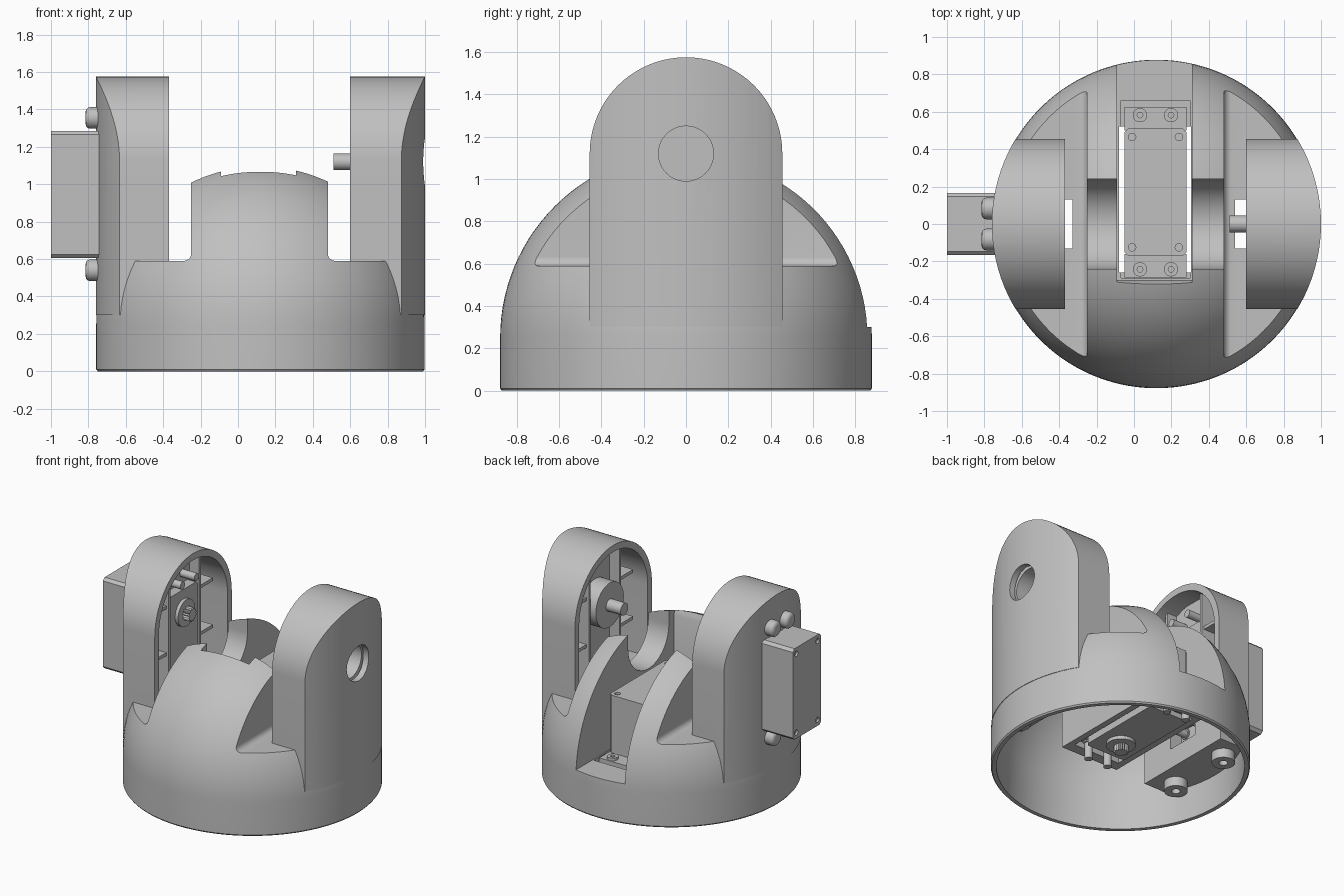
import bpy, bmesh
from math import pi, cos, sin, radians
from mathutils import Matrix

if "Cube" in bpy.data.objects:
    bpy.data.objects.remove(bpy.data.objects["Cube"])

CX, R, DOME_Z, WALL = 0.12, 0.88, 0.25, 0.04
PIVOT, SHELF = 1.12, 0.59
parts = []

grey = bpy.data.materials.new("plain grey")
grey.use_nodes = True
colour = (0.53, 0.53, 0.53, 1)
grey.diffuse_color = colour
grey.node_tree.nodes["Principled BSDF"].inputs["Base Color"].default_value = colour


def finish(name, bm):
    bmesh.ops.recalc_face_normals(bm, faces=bm.faces)
    mesh = bpy.data.meshes.new(name)
    bm.to_mesh(mesh)
    bm.free()
    ob = bpy.data.objects.new(name, mesh)
    bpy.context.collection.objects.link(ob)
    parts.append(ob)
    return ob


def prism(name, pts, a, b, axis):
    """Extrude a 2D outline from a to b along an axis."""
    place = {"x": lambda u, v, t: (t, u, v),
             "y": lambda u, v, t: (u, t, v),
             "z": lambda u, v, t: (u, v, t)}[axis]
    bm = bmesh.new()
    lo = [bm.verts.new(place(u, v, a)) for u, v in pts]
    hi = [bm.verts.new(place(u, v, b)) for u, v in pts]
    bm.faces.new(lo)
    bm.faces.new(hi)
    for i in range(len(pts)):
        j = (i + 1) % len(pts)
        bm.faces.new((lo[i], lo[j], hi[j], hi[i]))
    return finish(name, bm)


def box(name, x, y, z):
    return prism(name, [(x[0], y[0]), (x[1], y[0]), (x[1], y[1]), (x[0], y[1])], *z, "z")


def circle(r, u=0, v=0, n=32):
    return [(u + r * cos(2 * pi * i / n), v + r * sin(2 * pi * i / n)) for i in range(n)]


def arch(w, end, centre, side=1, n=40):
    """Half circle closed by straight legs down (side 1) or up (side -1)."""
    arc = [(w * cos(pi * i / n), centre + side * w * sin(pi * i / n)) for i in range(n + 1)]
    return arc + [(-w, end), (w, end)]


def dome(name, r, bottom, n=28):
    bm = bmesh.new()
    prof = [(0, bottom), (r - 0.008, bottom), (r, bottom + 0.01)]
    prof += [(r * cos(pi / 2 * i / n), DOME_Z + r * sin(pi / 2 * i / n)) for i in range(n)]
    prof.append((0, DOME_Z + r))
    vs = [bm.verts.new((CX + u, 0, v)) for u, v in prof]
    es = [bm.edges.new(p) for p in zip(vs, vs[1:])]
    bmesh.ops.spin(bm, geom=vs + es, cent=(CX, 0, 0), axis=(0, 0, 1),
                   angle=2 * pi, steps=112, use_merge=True)
    bmesh.ops.remove_doubles(bm, verts=bm.verts, dist=1e-5)
    return finish(name, bm)


def combine(a, b, op="DIFFERENCE"):
    """Bake a boolean of b into a and drop b."""
    mod = a.modifiers.new("boolean", "BOOLEAN")
    mod.operation, mod.object, mod.solver = op, b, "EXACT"
    bpy.context.view_layer.update()
    graph = bpy.context.evaluated_depsgraph_get()
    mesh = bpy.data.meshes.new_from_object(a.evaluated_get(graph))
    a.modifiers.clear()
    a.data = mesh
    parts.remove(b)
    bpy.data.objects.remove(b)
    return a


def flip(x):
    return 0.23 - x


# Domed housing with side shelves, a central slot and a curved saddle
housing = dome("housing", R - 0.002, 0)
fillet = [(-0.29 + 0.04 * cos(t * pi / 12), 0.63 - 0.04 * sin(t * pi / 12)) for t in range(7)]
shelf = [(-0.25, 1.8)] + fillet + [(-1.2, SHELF), (-1.2, 1.8)]
for pts in (shelf, [(flip(x), z) for x, z in shelf]):
    combine(housing, prism("cutter", pts, -1.2, 1.2, "y"))
slot = [(-0.30, 0.3), (-0.30, 1.02), (-0.345, 1.12), (-0.345, 1.8), (1.2, 1.8), (1.2, 0.3)]
combine(housing, prism("cutter", slot, -0.09, 0.31, "x"))
combine(housing, prism("cutter", arch(0.24, 1.6, 0.97, -1), -0.6, 0.8, "x"))

# Inner cavity that leaves a wall under every cut
cavity = dome("cavity", R - WALL, -0.1)
for x in ((-1.3, -0.21), (flip(-0.21), 1.5)):
    combine(cavity, box("cutter", x, (-1.3, 1.3), (SHELF - WALL, 1.9)))
combine(cavity, box("cutter", (-0.13, 0.35), (-0.34, 1.3), (0.22, 1.9)))
combine(cavity, prism("cutter", arch(0.28, 1.9, 0.97, -1), -0.7, 0.9, "x"))

# Two hollow arms trimmed by the base cylinder
for inner, outer in ((-0.37, -1.2), (0.60, 1.4)):
    arm = prism("arm", arch(0.455, 0.3, PIVOT), inner, outer, "x")
    combine(arm, prism("trim", circle(R, CX, 0, 112), -0.5, 2, "z"), "INTERSECT")
    step = 0.05 if inner < 0 else -0.05
    hollow = prism("hollow", arch(0.405, SHELF, PIVOT), inner + step, outer, "x")
    combine(hollow, prism("trim", circle(R - 0.045, CX, 0, 112), -0.5, 2, "z"), "INTERSECT")
    combine(arm, hollow)
    combine(housing, arm, "UNION")
combine(housing, cavity)

# Solid blocks under the arms, with bosses, and the openings above them
for side, block_x, boss_x, open_x in (("right", (-0.85, -0.43), -0.58, (-0.70, -0.33)),
                                      ("left", (0.66, 1.08), 0.81, (0.54, 0.92))):
    block = box(side + "_block", block_x, (-0.4, 0.4), (0.25, 0.57))
    combine(block, prism("trim", circle(R - 0.02, CX, 0, 112), -0.5, 2, "z"), "INTERSECT")
    for ob in (housing, block):
        combine(ob, box("cutter", open_x, (-0.13, 0.13), (0.4, 0.75)))
    for y in (-0.25, 0.25):
        boss = prism(side + "_boss", circle(0.08, boss_x, y), 0.18, 0.27, "z")
        combine(boss, prism("cutter", circle(0.03, boss_x, y), 0.1, 0.23, "z"))

# Openings in the slot floor for the turn servo
combine(housing, box("cutter", (-0.07, 0.30), (-0.29, 0.66), (0.265, 0.4)))
combine(housing, box("cutter", (-0.08, 0.305), (-0.26, 0.52), (0.1, 0.4)))

# Mounting plates and fins inside the arms
for side, x in (("right", -0.54), ("left", 0.77)):
    d = 0.02
    plate = box(side + "_mount_plate", (x - d, x + d), (-0.18, 0.18), (0.57, 1.52))
    for s in (-1, 1):
        for z in (0.87, 1.22):
            ends = sorted((s * 0.17, s * 0.36))
            box(side + "_fin", (x - 0.08, x + 0.08), ends, (z - 0.012, z + 0.012))
        box(side + "_rib", (x - 0.1, x + 0.1), sorted((s * 0.17, s * 0.19)), (0.57, 1.5))

# Pivot socket bored in from outside the left arm, with its stub shaft
socket = prism("pivot_socket", circle(0.165, 0, PIVOT, 48), 0.63, 0.93, "x")
for ob in (housing, plate, socket):
    combine(ob, prism("cutter", circle(0.13, 0, PIVOT, 48), 0.68, 1.3, "x"))
prism("pivot_shaft", circle(0.045, 0, PIVOT), 0.51, 0.65, "x")


def servo(name, matrix):
    """Servo with its shaft up local z and its length along local x."""
    first = len(parts)
    c = 0.02
    outline = [(-0.17 + c, -0.167), (0.51 - c, -0.167), (0.51, -0.167 + c), (0.51, 0.167 - c),
               (0.51 - c, 0.167), (-0.17 + c, 0.167), (-0.17, 0.167 - c), (-0.17, -0.167 + c)]
    body = prism(name + "_body", outline, 0, 0.55, "z")
    for x in (-0.125, 0.465):
        for y in (-0.125, 0.125):
            combine(body, prism("cutter", circle(0.02, x, y, 16), -0.1, 0.015, "z"))
    prism(name + "_collar", circle(0.1), 0.54, 0.575, "z")
    gear = [(p * (1 if i % 2 else 0.8), q * (1 if i % 2 else 0.8))
            for i, (p, q) in enumerate(circle(0.05))]
    prism(name + "_gear", gear, 0.55, 0.625, "z")
    for x0, x1 in ((-0.285, -0.16), (0.50, 0.625)):
        box(name + "_tab", (x0, x1), (-0.165, 0.165), (0.43, 0.47))
        mid = (x0 + x1) / 2 + (0.02 if x0 > 0 else -0.02)
        for y in (-0.083, 0.083):
            ring = prism(name + "_screw", circle(0.038, mid, y), 0.41, 0.48, "z")
            combine(ring, prism("cutter", circle(0.015, mid, y), 0.3, 0.43, "z"))
            prism(name + "_screw_end", circle(0.028, mid, y), 0.47, 0.6, "z")
    for ob in parts[first:]:
        ob.data.transform(matrix)


def basis(x, y, z, origin):
    return Matrix.Translation(origin) @ Matrix((x, y, z)).transposed().to_4x4()


# Tilt servo through the arm, and turn servo standing upside down in the slot
servo("tilt_servo", basis((0, 0, -1), (0, 1, 0), (1, 0, 0), (-1, 0, 1.115)))
servo("turn_servo", basis((0, 1, 0), (1, 0, 0), (0, 0, -1), (0.115, 0, 0.74)))

# Round bolt heads holding the tilt servo
for z in (0.54, 1.355):
    for y in (-0.083, 0.083):
        head = prism("bolt_head", circle(0.058, y, z), -0.815, -0.72, "x")
        mod = head.modifiers.new("bevel", "BEVEL")
        mod.width, mod.segments, mod.limit_method = 0.025, 3, "ANGLE"
        mod.angle_limit = radians(50)
        prism("bolt_post", circle(0.03, y, z), -0.74, -0.55, "x")

# Shared colour and shading
bpy.ops.object.select_all(action="DESELECT")
for ob in parts:
    ob.data.materials.clear()
    ob.data.materials.append(grey)
    ob.select_set(True)
    bpy.context.view_layer.objects.active = ob
bpy.ops.object.shade_smooth_by_angle(angle=radians(30))
